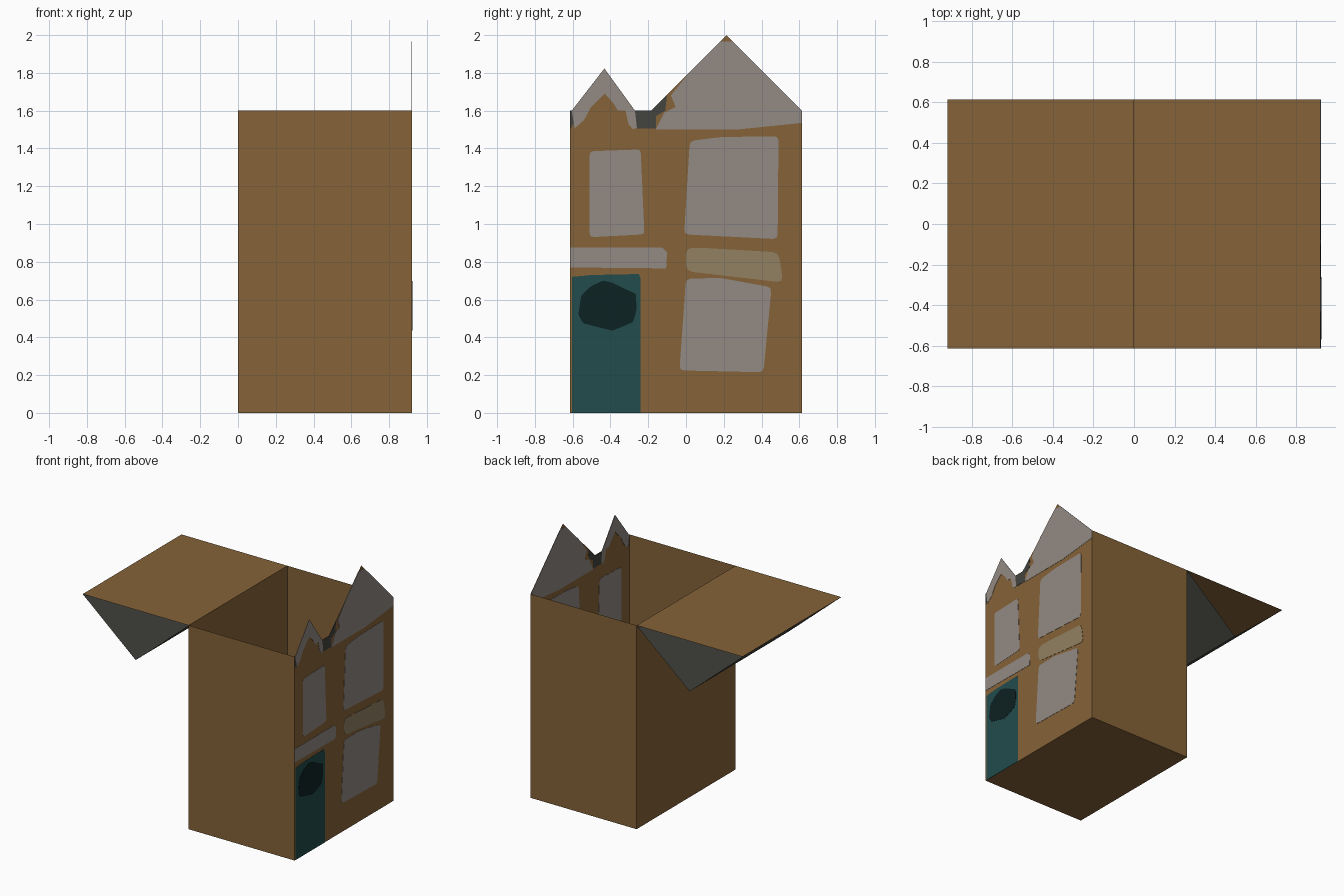
import bpy, bmesh
from mathutils import Vector

if "Cube" in bpy.data.objects:
    bpy.data.objects.remove(bpy.data.objects["Cube"])

W, D, H = 0.92, 0.613, 1.6      # width, half depth, wall height


def material(name, r, g, b):
    lin = [((c / 255 + 0.055) / 1.055) ** 2.4 for c in (r, g, b)]
    m = bpy.data.materials.new(name)
    m.diffuse_color = (*lin, 1)
    m.use_nodes = True
    m.node_tree.nodes["Principled BSDF"].inputs["Base Color"].default_value = m.diffuse_color
    return m


CARD = material("cardboard brown", 134, 99, 56)
PALE = material("pale grey", 146, 138, 131)
SLATE = material("slate grey", 67, 67, 63)
TEAL = material("door teal", 34, 76, 76)
DARK = material("dark glass", 13, 34, 35)
BEIGE = material("sign beige", 145, 129, 98)


def sheet(name, mat, faces):
    """Thin sheets of card, each face given by its corners."""
    bm = bmesh.new()
    for f in faces:
        bm.faces.new([bm.verts.new(p) for p in f])
    bmesh.ops.remove_doubles(bm, verts=bm.verts, dist=1e-5)
    me = bpy.data.meshes.new(name)
    bm.to_mesh(me)
    bm.free()
    me.materials.append(mat)
    ob = bpy.data.objects.new(name, me)
    bpy.context.collection.objects.link(ob)
    return ob


def rounded(pts, r):
    """Cut every corner of a (y, z) outline with a short three-point curve."""
    out = []
    for i, p in enumerate(pts):
        p = Vector(p)
        a = p + (Vector(pts[i - 1]) - p).normalized() * r
        b = p + (Vector(pts[(i + 1) % len(pts)]) - p).normalized() * r
        out += [a, (a + b + 2 * p) / 4, b]
    return out


def plate(name, mat, pts, r=0, t=0.002):
    """Painted patch: a thin plate showing on both sides of the facade."""
    if r:
        pts = rounded(pts, r)
    n = len(pts)
    back = [(W - t, y, z) for y, z in pts]
    front = [(W + t, y, z) for y, z in pts]
    faces = [front, back[::-1]]
    faces += [(back[i], back[(i + 1) % n], front[(i + 1) % n], front[i]) for i in range(n)]
    ob = sheet(name, mat, faces)
    bm = bmesh.new()
    bm.from_mesh(ob.data)
    bmesh.ops.recalc_face_normals(bm, faces=bm.faces)
    bm.to_mesh(ob.data)
    bm.free()


# Open box: floor, front, back and hinge side walls
sheet("box_walls", CARD, [
    [(0, -D, 0), (0, D, 0), (W, D, 0), (W, -D, 0)],
    [(0, -D, 0), (W, -D, 0), (W, -D, H), (0, -D, H)],
    [(W, D, 0), (0, D, 0), (0, D, H), (W, D, H)],
    [(0, D, 0), (0, -D, 0), (0, -D, H), (0, D, H)]])

# Opened lid lying flat, with the upturned roof hanging under it
sheet("lid", CARD, [[(-W, -D, H), (0, -D, H), (0, D, H), (-W, D, H)]])
RIDGE = 1.205
sheet("roof_slopes", SLATE, [
    [(0, -D, H), (-W / 2, -D, RIDGE), (-W / 2, D, RIDGE), (0, D, H)],
    [(-W / 2, -D, RIDGE), (-W, -D, H), (-W, D, H), (-W / 2, D, RIDGE)]])

# Facade with a small and a large gable
outline = [(-D, 0), (D, 0), (D, H), (0.215, 2.0), (-0.185, H), (-0.27, H),
           (-0.432, 1.823), (-0.605, H), (-D, H)]
sheet("facade", CARD, [[(W, y, z) for y, z in outline]])

# Gable paint
plate("large_gable_paint", PALE, [
    (0.02, 1.805), (-0.08, 1.68), (-0.055, 1.62), (-0.115, 1.59), (-0.16, 1.50),
    (0.27, 1.50), (D, 1.535), (D, H), (0.25, 1.965), (0.18, 1.965)])
plate("small_gable_paint", PALE, [
    (-0.605, H), (-0.59, 1.505), (-0.54, 1.55), (-0.505, 1.615), (-0.43, 1.69),
    (-0.385, 1.64), (-0.36, H), (-0.32, H), (-0.305, 1.53), (-0.28, 1.50),
    (-0.26, 1.51), (-0.27, H), (-0.432, 1.823)])
plate("valley_paint", SLATE, [
    (-0.185, H), (-0.27, H), (-0.26, 1.505), (-0.16, 1.505), (-0.16, 1.57),
    (-0.11, H), (-0.10, 1.685)])
plate("corner_paint", SLATE, [(-D, H), (-D, 1.5), (-0.592, 1.54), (-0.605, H)])

# Windows
plate("upper_left_window", PALE,
      [(-0.51, 1.385), (-0.24, 1.395), (-0.22, 0.945), (-0.51, 0.93)], 0.02)
plate("upper_right_window", PALE,
      [(0.02, 1.44), (0.18, 1.46), (0.49, 1.465), (0.485, 0.92), (-0.01, 0.945)], 0.025)
plate("lower_right_window", PALE,
      [(0.0, 0.71), (0.18, 0.715), (0.453, 0.665), (0.41, 0.215), (-0.035, 0.225)], 0.025)

# Ledge over the door and sign board
plate("door_ledge", PALE,
      [(-D, 0.875), (-0.125, 0.875), (-0.1, 0.85), (-0.105, 0.765), (-D, 0.77)])
plate("sign_board", BEIGE,
      [(0.0, 0.875), (0.1, 0.873), (0.49, 0.85), (0.515, 0.69), (0.0, 0.75)], 0.035)

# Door with its dark pane
plate("door", TEAL, [(-0.603, 0), (-0.24, 0), (-0.24, 0.71), (-0.25, 0.735),
                     (-0.5, 0.73), (-0.603, 0.72)])
plate("door_pane", DARK, [
    (-0.555, 0.62), (-0.505, 0.67), (-0.44, 0.70), (-0.39, 0.69), (-0.32, 0.655),
    (-0.265, 0.63), (-0.262, 0.545), (-0.28, 0.48), (-0.39, 0.435), (-0.47, 0.455),
    (-0.545, 0.475), (-0.57, 0.52)], 0.01, t=0.004)
